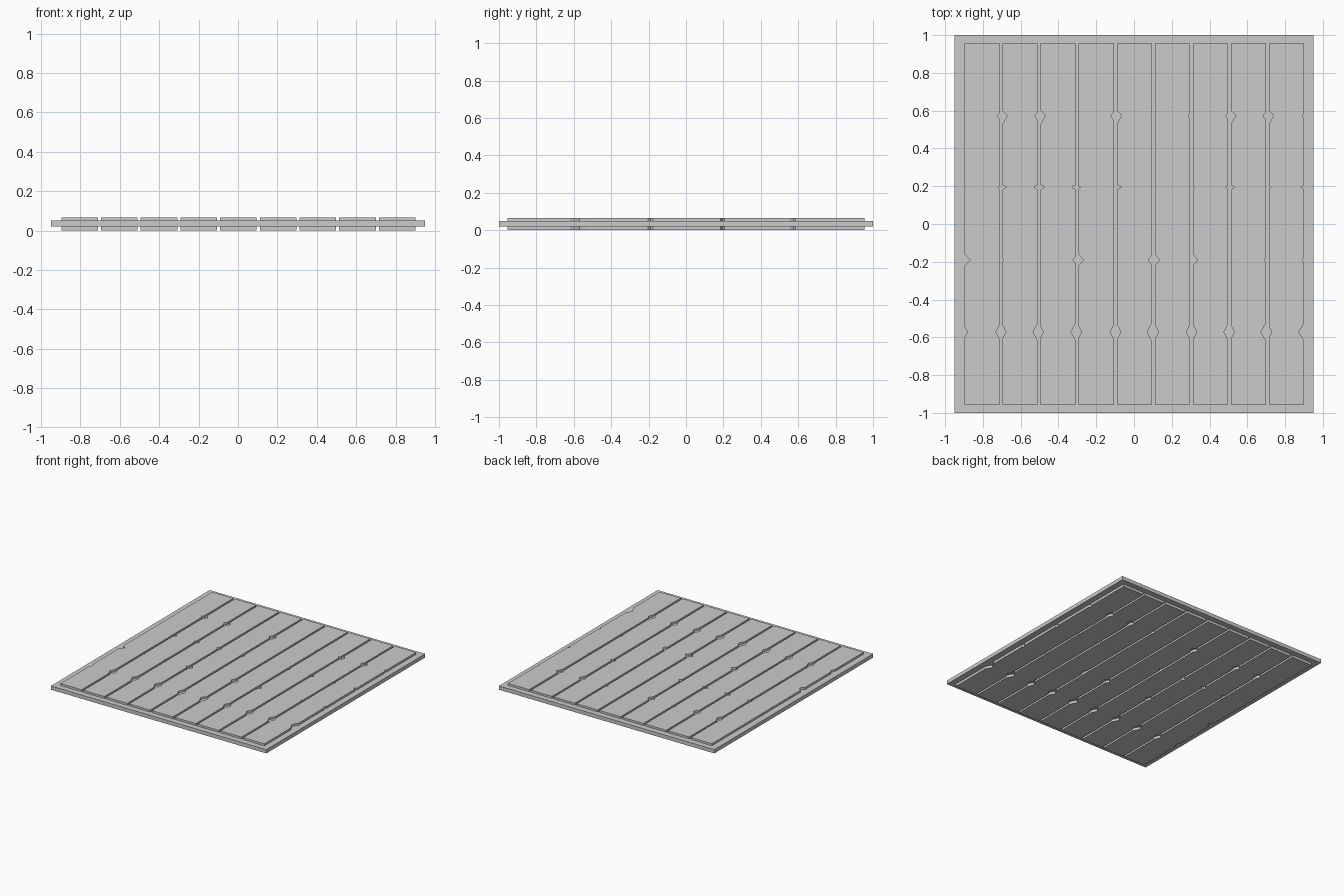
import bpy, bmesh

if "Cube" in bpy.data.objects:
    bpy.data.objects.remove(bpy.data.objects["Cube"])

PITCH, WIDTH, HALF_LEN = 0.2015, 0.186, 0.955
Z_BOTTOM, Z_PLATE0, Z_PLATE1, Z_TOP = 0.0, 0.02, 0.05, 0.066

# Chip rows along each plank: (y of the tip, reach towards +y, reach towards -y)
ROWS = [(-0.57, 0.045, 0.05), (-0.19, 0.03, 0.03), (0.195, 0.015, 0.015), (0.575, 0.025, 0.045)]

# Chip depths in thousandths, one string pair per plank (left edge, right edge), back row first
CHIPS = [("0 5 30 15", "12 10 0 20"), ("25 20 5 18", "16 20 5 25"),
         ("25 20 0 14", "5 22 16 26"), ("0 10 25 15", "16 0 0 20"),
         ("26 22 5 22", "5 0 20 26"), ("0 5 26 20", "10 0 0 20"),
         ("0 10 25 20", "12 14 0 22"), ("26 20 5 18", "16 5 10 28"),
         ("25 12 0 14", "10 18 12 28")]


def prism(name, outline, z0, z1):
    """Extrude a counter-clockwise outline from z0 to z1."""
    bm = bmesh.new()
    face = bm.faces.new([bm.verts.new((x, y, z0)) for x, y in outline])
    top = bmesh.ops.extrude_face_region(bm, geom=[face], use_keep_orig=True)["geom"]
    for v in top:
        if isinstance(v, bmesh.types.BMVert):
            v.co.z = z1
    bmesh.ops.recalc_face_normals(bm, faces=bm.faces)
    mesh = bpy.data.meshes.new(name)
    bm.to_mesh(mesh)
    bm.free()
    obj = bpy.data.objects.new(name, mesh)
    bpy.context.collection.objects.link(obj)
    return obj


def chipped_edge(x, inward, depths):
    """Points up one long edge (-y to +y), with a triangular chip at each row."""
    pts = [(x, -HALF_LEN)]
    for (y, up, down), d in zip(ROWS, reversed(depths.split())):
        d = int(d) / 1000
        if d:
            s = min(1.0, d / 0.025)
            pts += [(x, y - down * s), (x + inward * d, y), (x, y + up * s)]
    return pts + [(x, HALF_LEN)]


# Core panel
prism("core_panel", [(-0.95, -1), (0.95, -1), (0.95, 1), (-0.95, 1)], Z_PLATE0, Z_PLATE1)

# Planks on both faces
for i, (left, right) in enumerate(CHIPS):
    cx = (i - 4) * PITCH + 0.002
    outline = chipped_edge(cx + WIDTH / 2, -1, right) + chipped_edge(cx - WIDTH / 2, 1, left)[::-1]
    prism(f"top_plank_{i + 1}", outline, Z_PLATE1, Z_TOP)
    prism(f"bottom_plank_{i + 1}", outline, Z_BOTTOM, Z_PLATE0)
